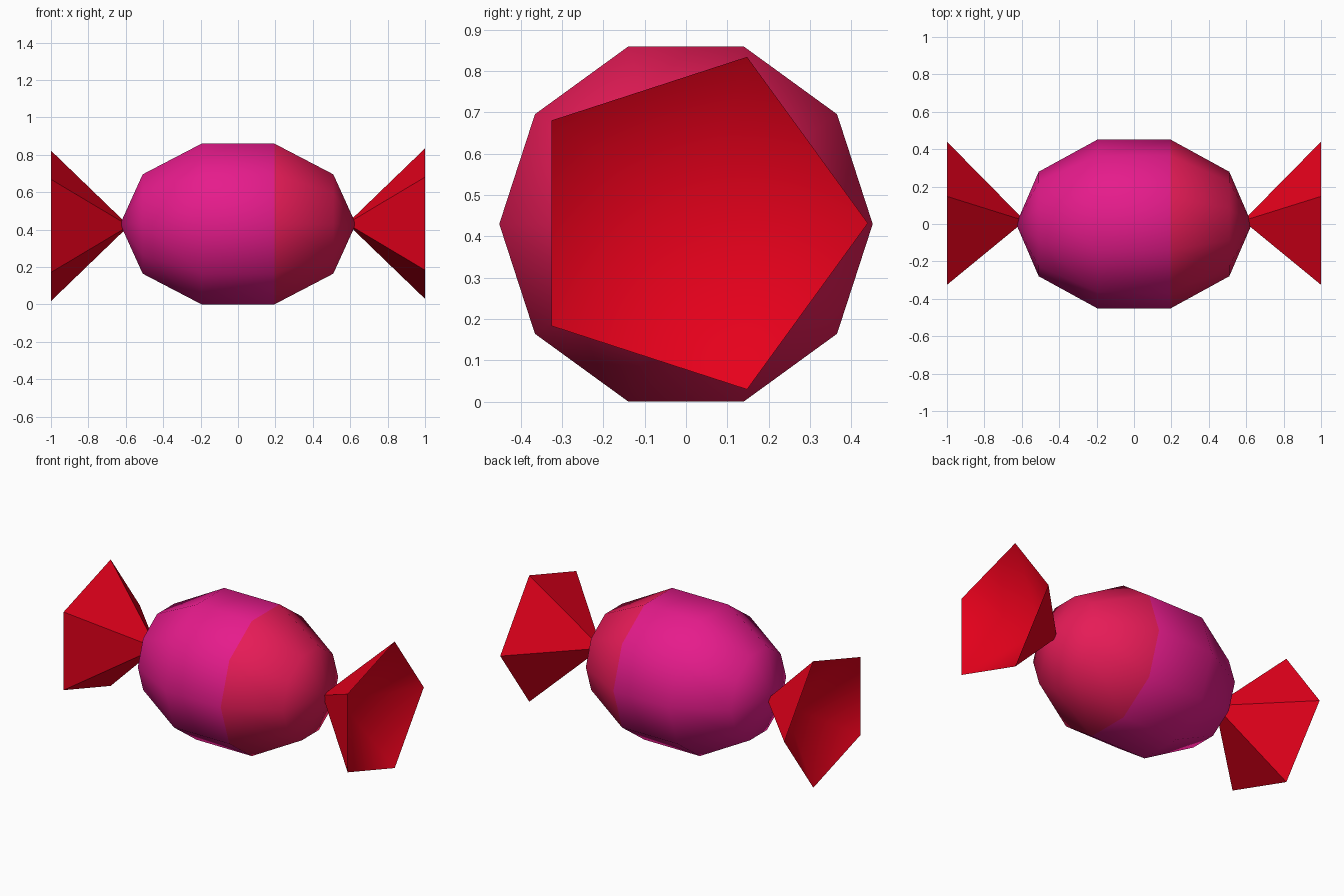
import bpy, bmesh, math

if "Cube" in bpy.data.objects:
    bpy.data.objects.remove(bpy.data.objects["Cube"])


def material(name, rgb):
    m = bpy.data.materials.new(name)
    m.diffuse_color = (*rgb, 1)
    m.use_nodes = True
    m.node_tree.nodes["Principled BSDF"].inputs["Base Color"].default_value = m.diffuse_color
    return m


magenta = material("magenta", (0.79, 0.011, 0.26))
pink = material("pink_red", (0.79, 0.011, 0.095))
red = material("red", (0.79, 0.0, 0.011))


def lathe(name, profile, sides, cy, cz, mats):
    """Turn an (x, radius) profile, closed at both ends, around the x axis."""
    bm = bmesh.new()
    rings = []
    for x, r in profile:
        count = sides if r > 0 else 1
        rings.append([bm.verts.new((x, cy + r * math.cos(2 * math.pi * i / sides),
                                    cz + r * math.sin(2 * math.pi * i / sides)))
                      for i in range(count)])
    for a, b in zip(rings, rings[1:]):
        for i in range(sides):
            j = (i + 1) % sides
            quad = [a[i % len(a)], a[j % len(a)], b[j % len(b)], b[i % len(b)]]
            bm.faces.new(list(dict.fromkeys(quad)))
    bmesh.ops.recalc_face_normals(bm, faces=bm.faces)
    me = bpy.data.meshes.new(name)
    bm.to_mesh(me)
    bm.free()
    for m in mats:
        me.materials.append(m)
    ob = bpy.data.objects.new(name, me)
    bpy.context.collection.objects.link(ob)
    return ob


# Sweet: stretched ten-sided ball, smooth, with one end in a second colour
rows = 5
ball = [(-0.63 * math.cos(math.pi * i / rows),
         0.475 * math.sin(math.pi * i / rows) if 0 < i < rows else 0)
        for i in range(rows + 1)]
candy = lathe("candy_body", ball, 10, 0, 0.43, [magenta, pink])
for p in candy.data.polygons:
    p.use_smooth = True
    p.material_index = 1 if p.center.x > 0.21 else 0

# Twisted wrapper ends: five-sided cones with a smooth hollow
for name, s, cz in (("wrapper_right", 1, 0.432), ("wrapper_left", -1, 0.42)):
    cone = lathe(name, [(s * 0.583, 0), (s, 0.423), (s * 0.7, 0)],
                 5, 0.017, cz, [red])
    me = cone.data
    for p in me.polygons:
        p.use_smooth = p.normal.x * s > 0
    bm = bmesh.new()
    bm.from_mesh(me)
    for e in bm.edges:
        e.smooth = all(f.smooth for f in e.link_faces)
    bm.to_mesh(me)
    bm.free()
